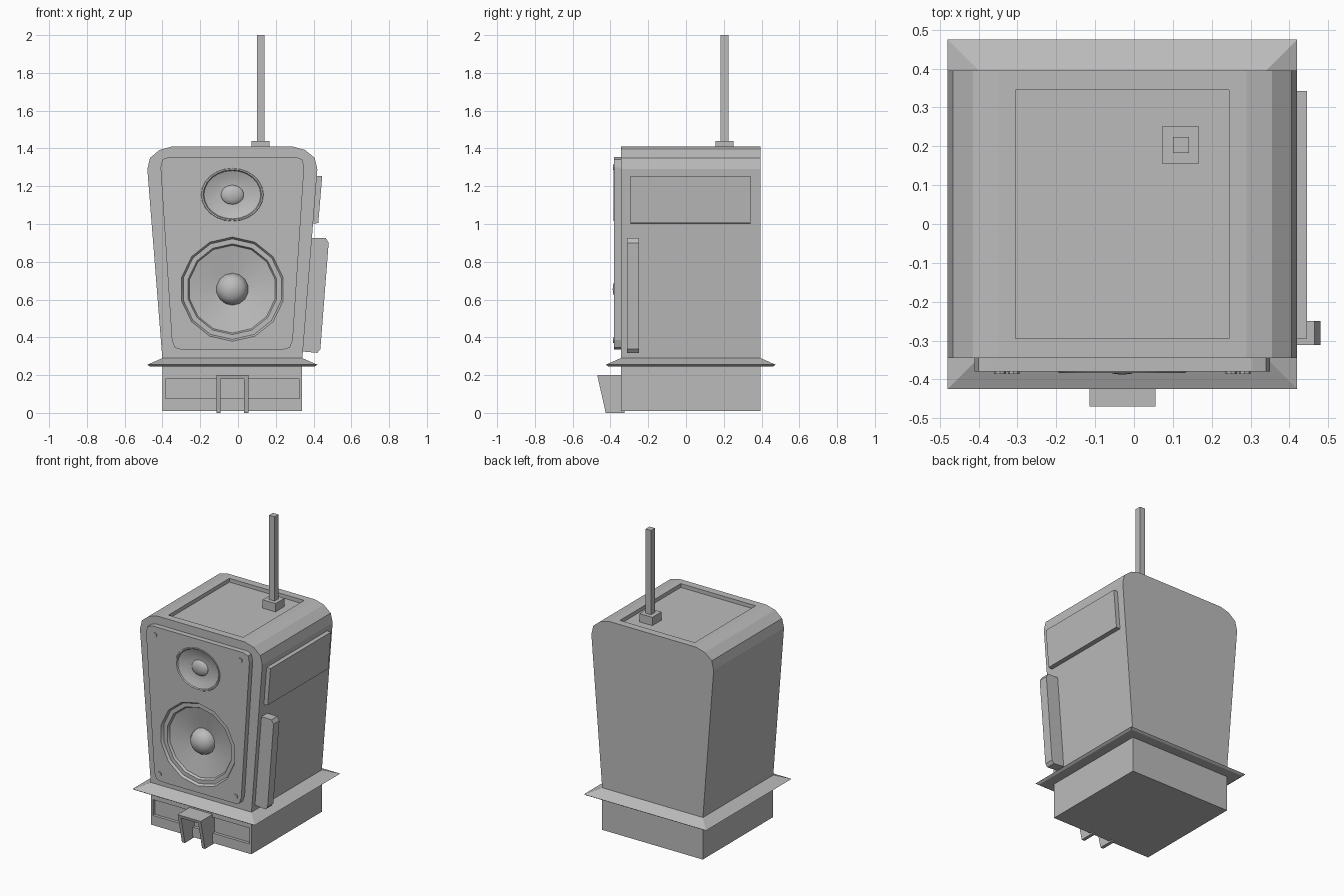
import bpy, bmesh, math

if "Cube" in bpy.data.objects:
    bpy.data.objects.remove(bpy.data.objects["Cube"], do_unlink=True)

grey = bpy.data.materials.new("plain grey")
grey.use_nodes = True
grey.diffuse_color = (0.5, 0.5, 0.5, 1)
grey.node_tree.nodes["Principled BSDF"].inputs["Base Color"].default_value = (0.5, 0.5, 0.5, 1)

CX, CY = -0.03, 0.025      # centre of the cabinet
FRONT, BACK = -0.345, 0.395
PANEL = -0.38              # face of the front panel


def loft(name, rings, first_cap=True):
    """Skin a stack of equal-length rings and cap the ends."""
    bm = bmesh.new()
    loops = [[bm.verts.new(p) for p in ring] for ring in rings]
    n = len(loops[0])
    for a, b in zip(loops, loops[1:]):
        for i in range(n):
            j = (i + 1) % n
            bm.faces.new((a[i], a[j], b[j], b[i]))
    bm.faces.new(loops[-1])
    if first_cap:
        bm.faces.new(loops[0][::-1])
        bmesh.ops.recalc_face_normals(bm, faces=bm.faces)
    mesh = bpy.data.meshes.new(name)
    bm.to_mesh(mesh)
    bm.free()
    mesh.materials.append(grey)
    obj = bpy.data.objects.new(name, mesh)
    bpy.context.collection.objects.link(obj)
    return obj


def prism(name, outline, axis, lo, hi):
    """Extrude a 2D outline along x or y."""
    place = {"x": lambda a, b, t: (t, a, b), "y": lambda a, b, t: (a, t, b)}[axis]
    return loft(name, [[place(a, b, t) for a, b in outline] for t in (lo, hi)])


def box(name, x0, x1, y0, y1, z0, z1):
    return prism(name, [(x0, z0), (x1, z0), (x1, z1), (x0, z1)], "y", y0, y1)


def mirrored(half):
    """Mirror a half outline about the cabinet centre line."""
    return [(CX + w, z) for w, z in half] + [(CX - w, z) for w, z in reversed(half)]


def activate(obj):
    bpy.ops.object.select_all(action="DESELECT")
    obj.select_set(True)
    bpy.context.view_layer.objects.active = obj


def cut(obj, cutter):
    mod = obj.modifiers.new("cut", "BOOLEAN")
    mod.operation, mod.solver, mod.object = "DIFFERENCE", "EXACT", cutter
    activate(obj)
    bpy.ops.object.modifier_apply(modifier=mod.name)


def drop(obj):
    bpy.data.objects.remove(obj, do_unlink=True)


def circle(r, y, cz, sides, squash):
    angles = [2 * math.pi * i / sides for i in range(sides)]
    return [(CX + r * math.sin(a), y, cz + squash * r * math.cos(a)) for a in angles]


# Cabinet with rounded top shoulders
cabinet = prism("cabinet", mirrored([(0.37, 0.28), (0.45, 1.29), (0.436, 1.35),
                                     (0.385, 1.392), (0.32, 1.41)]), "y", FRONT, BACK)
tray = box("tray_cutter", -0.305, 0.245, -0.295, 0.345, 1.385, 1.6)
cut(cabinet, tray)
drop(tray)

# Raised front panel
panel = prism("front_panel", mirrored([(0.27, 0.335), (0.305, 0.345), (0.32, 0.385),
                                       (0.38, 1.30), (0.37, 1.342), (0.335, 1.355)]),
              "y", PANEL, FRONT + 0.01)


# Speakers: each a round opening filled by a turned dish
def speaker(name, cz, radius, sides, squash, profile, depth):
    hole = loft("hole_cutter", [circle(radius, y, cz, sides, squash)
                                for y in (PANEL - 0.1, PANEL + depth)])
    cut(panel, hole)
    cut(cabinet, hole)
    drop(hole)
    dish = loft(name, [circle(r, PANEL + d, cz, sides, squash) for r, d in profile],
                first_cap=False)
    activate(dish)
    bpy.ops.object.shade_smooth_by_angle(angle=math.radians(25))


def dome(r, base, height):
    steps = [math.pi / 2 * i / 5 for i in range(5)] + [1.55]
    return [(r * math.cos(a), base - height * math.sin(a)) for a in steps]


speaker("woofer", 0.655, 0.276, 14, 1,
        [(0.276, 0), (0.266, 0.015), (0.24, 0.015), (0.232, 0.03), (0.085, 0.06)]
        + dome(0.083, 0.055, 0.063), 0.075)
speaker("tweeter", 1.155, 0.165, 24, 0.85,
        [(0.165, 0), (0.163, -0.003), (0.155, -0.003), (0.15, 0.004),
         (0.11, 0.018), (0.065, 0.025)] + dome(0.06, 0.025, 0.022), 0.05)

# Panel screws
for name, w, z in (("lower", 0.28, 0.385), ("upper", 0.315, 1.3)):
    for side in (-1, 1):
        ring = [[(x + side * w, y, zz) for x, y, zz in circle(0.015, yy, z, 8, 1)]
                for yy in (PANEL - 0.006, PANEL + 0.01)]
        loft(name + "_screw", ring)

# Flared skirt
loft("skirt", [[(CX + sx * h, CY + sy * h, z) for sx, sy in ((-1, -1), (1, -1), (1, 1), (-1, 1))]
               for h, z in ((0.435, 0.245), (0.45, 0.255), (0.37, 0.29))])

# Base with a shallow slot across the front
base = box("base", CX - 0.37, CX + 0.37, FRONT, BACK, 0.01, 0.25)
slot = box("slot_cutter", -0.385, 0.325, FRONT - 0.1, FRONT + 0.02, 0.075, 0.18)
cut(base, slot)
drop(slot)

# Front bracket: two tapered legs under a top plate
for side in (-1, 1):
    inner, outer = CX + side * 0.063, CX + side * 0.085
    prism("bracket_leg", [(-0.47, 0.2), (-0.425, 0), (-0.325, 0), (-0.325, 0.2)],
          "x", min(inner, outer), max(inner, outer))
prism("bracket_top", [(-0.47, 0.2), (-0.465, 0.18), (-0.325, 0.18), (-0.325, 0.2)],
      "x", CX - 0.064, CX + 0.064)

# Side plate and handle on the left flank
prism("side_plate", [(0.38, 1.0), (0.425, 1.005), (0.446, 1.255), (0.40, 1.255)],
      "y", -0.295, 0.342)
prism("side_handle", [(0.32, 0.327), (0.42, 0.318), (0.436, 0.337), (0.48, 0.9),
                      (0.465, 0.925), (0.36, 0.927)], "y", -0.312, -0.25)

# Antenna
box("antenna_foot", 0.072, 0.167, 0.156, 0.251, 1.38, 1.44)
box("antenna_mast", 0.1, 0.141, 0.183, 0.224, 1.43, 2.0)
